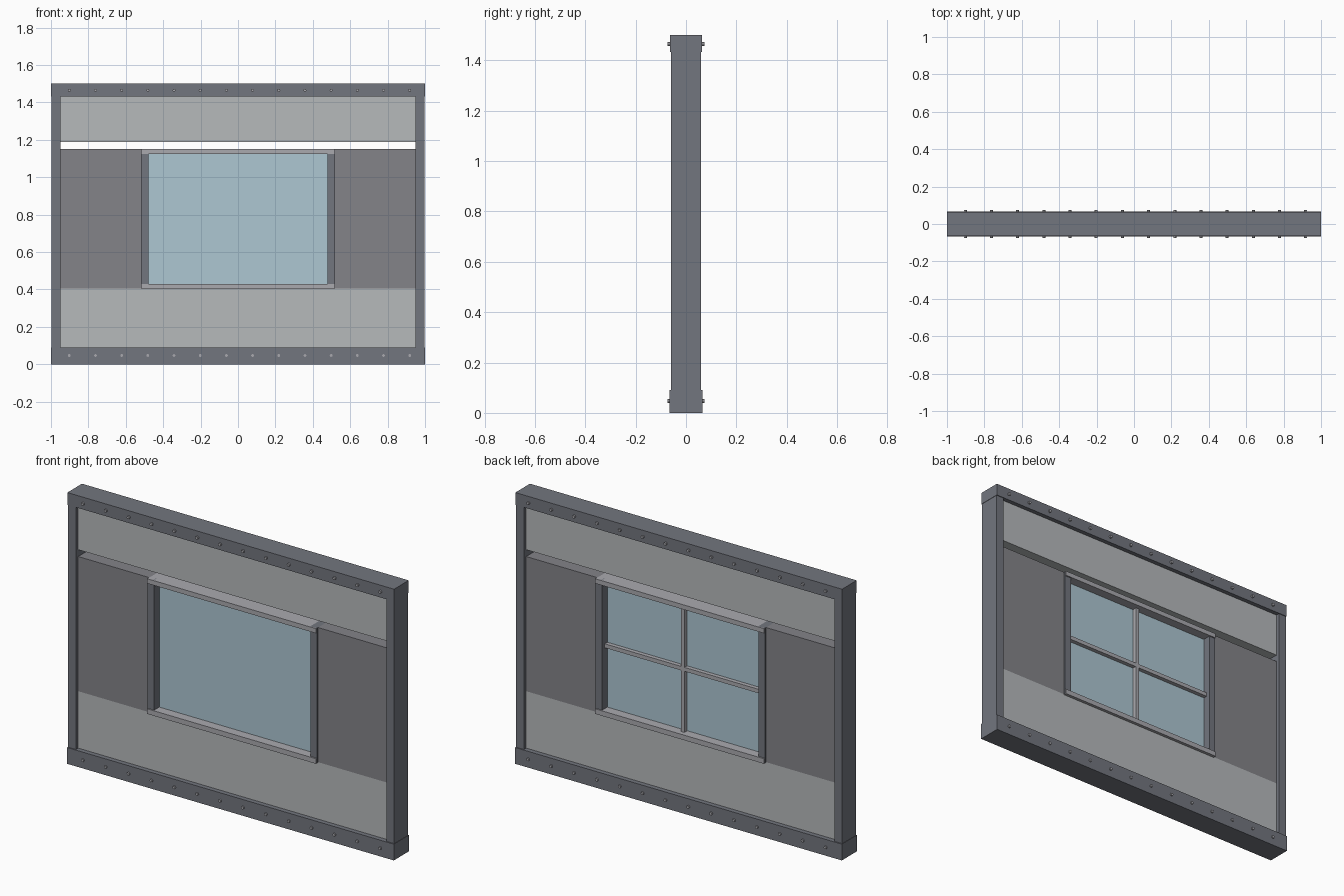
import bpy, bmesh
from mathutils import Matrix, Vector

if "Cube" in bpy.data.objects:
    bpy.data.objects.remove(bpy.data.objects["Cube"])


def material(name, rgb):
    m = bpy.data.materials.new(name)
    m.diffuse_color = (*rgb, 1)
    m.use_nodes = True
    m.node_tree.nodes["Principled BSDF"].inputs["Base Color"].default_value = m.diffuse_color
    return m


STEEL = material("dark_steel", (0.17, 0.18, 0.21))
PALE = material("pale_panel", (0.47, 0.49, 0.50))
DARK = material("dark_panel", (0.23, 0.23, 0.25))
TRIM = material("window_trim", (0.40, 0.40, 0.43))
GLASS = material("blue_glass", (0.42, 0.57, 0.65))


def finish(name, bm, mat):
    me = bpy.data.meshes.new(name)
    bm.to_mesh(me)
    bm.free()
    me.materials.append(mat)
    ob = bpy.data.objects.new(name, me)
    bpy.context.collection.objects.link(ob)
    return ob


def box(name, x, y, z, mat):
    """Box from (min, max) pairs on each axis."""
    bm = bmesh.new()
    size = Vector((x[1] - x[0], y[1] - y[0], z[1] - z[0]))
    mid = Vector((sum(x), sum(y), sum(z))) / 2
    bmesh.ops.create_cube(bm, size=1, matrix=Matrix.Translation(mid) @ Matrix.Diagonal(size).to_4x4())
    return finish(name, bm, mat)


def pair(name, x, y, z, mat):
    """The same box on the right and left sides."""
    box(name + "_right", x, y, z, mat)
    box(name + "_left", (-x[1], -x[0]), y, z, mat)


# Outer frame
box("bottom_rail", (-1, 1), (-0.066, 0.066), (0, 0.09), STEEL)
box("top_rail", (-1, 1), (-0.064, 0.064), (1.432, 1.5), STEEL)
pair("side_post", (0.95, 0.998), (-0.06, 0.06), (0.09, 1.432), STEEL)

# Wall panels, with an open slot below the upper panel
box("lower_panel", (-0.95, 0.95), (-0.04, 0.04), (0.09, 0.405), PALE)
box("upper_panel", (-0.95, 0.95), (-0.04, 0.04), (1.188, 1.432), PALE)
pair("middle_panel", (0.515, 0.95), (-0.04, 0.04), (0.405, 1.15), DARK)

# Window surround
pair("window_jamb", (0.478, 0.518), (-0.05, 0.05), (0.405, 1.15), STEEL)
box("window_head", (-0.516, 0.516), (-0.057, 0.057), (1.124, 1.15), TRIM)
box("window_sill", (-0.516, 0.516), (-0.057, 0.057), (0.402, 0.43), TRIM)

# Glass, with glazing bars on the back only
box("glass_pane", (-0.478, 0.478), (-0.005, 0.005), (0.43, 1.124), GLASS)
box("vertical_glazing_bar", (-0.011, 0.011), (0.005, 0.03), (0.43, 1.124), TRIM)
box("horizontal_glazing_bar", (-0.478, 0.478), (0.005, 0.028), (0.767, 0.789), TRIM)

# Rows of bolts on both faces of both rails
for name, z in (("bottom_bolts", 0.047), ("top_bolts", 1.465)):
    bm = bmesh.new()
    for side in (-1, 1):
        for i in range(14):
            place = Matrix.Translation((-0.902 + 0.14 * i, side * 0.067, z)) @ Matrix.Rotation(1.570796, 4, 'X')
            bmesh.ops.create_cone(bm, cap_ends=True, segments=8, radius1=0.008,
                                  radius2=0.008, depth=0.014, matrix=place)
    finish(name, bm, TRIM)
